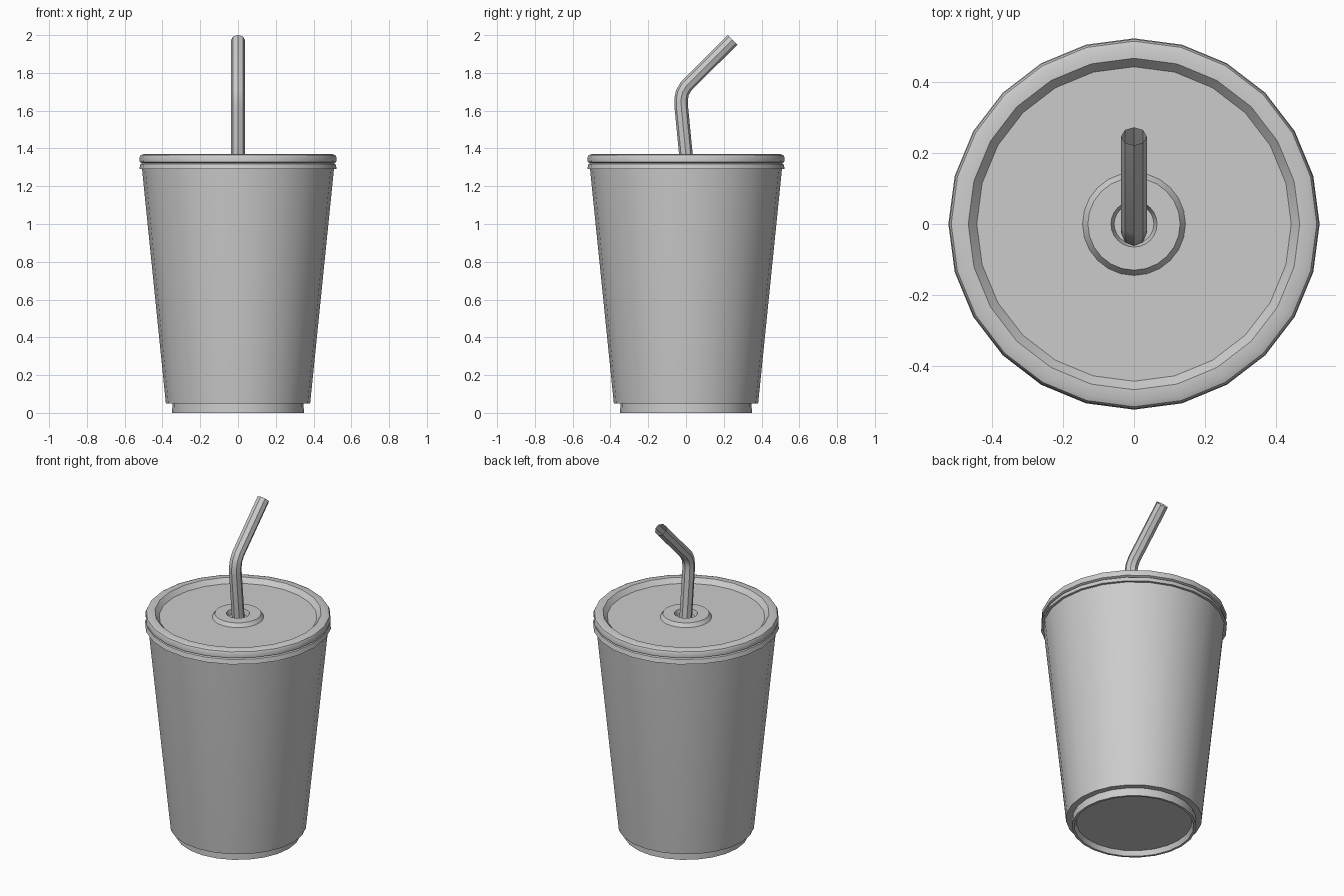
import bpy, bmesh, math
from mathutils import Vector

if "Cube" in bpy.data.objects:
    bpy.data.objects.remove(bpy.data.objects["Cube"])


def finish(name, bm):
    bmesh.ops.recalc_face_normals(bm, faces=bm.faces)
    mesh = bpy.data.meshes.new(name)
    bm.to_mesh(mesh)
    bm.free()
    ob = bpy.data.objects.new(name, mesh)
    bpy.context.collection.objects.link(ob)
    bpy.ops.object.select_all(action='DESELECT')
    ob.select_set(True)
    bpy.context.view_layer.objects.active = ob
    bpy.ops.object.shade_smooth_by_angle(angle=math.radians(30))
    return ob


def bridge(bm, a, b):
    n = len(a)
    for i in range(n):
        j = (i + 1) % n
        bm.faces.new((a[i], a[j], b[j], b[i]))


def lathe(name, profile, sides=24):
    """Revolve (radius, z) points about z and close both ends."""
    bm = bmesh.new()
    rings = []
    for r, z in profile:
        rings.append([bm.verts.new((r * math.cos(k * math.tau / sides),
                                    r * math.sin(k * math.tau / sides), z))
                      for k in range(sides)])
    for a, b in zip(rings, rings[1:]):
        bridge(bm, a, b)
    bm.faces.new(rings[0])
    bm.faces.new(rings[-1])
    return finish(name, bm)


def tube(name, path, radius, sides=8):
    """Open tube swept along (y, z) points in the x = 0 plane."""
    bm = bmesh.new()
    pts = [Vector((0, y, z)) for y, z in path]
    rings = []
    for i, p in enumerate(pts):
        before = (p - pts[i - 1]).normalized() if i else Vector()
        after = (pts[i + 1] - p).normalized() if i < len(pts) - 1 else Vector()
        side = Vector((1, 0, 0))
        up = (before + after).normalized().cross(side)
        rings.append([bm.verts.new(p + radius * (side * math.cos(k * math.tau / sides)
                                                 + up * math.sin(k * math.tau / sides)))
                      for k in range(sides)])
    for a, b in zip(rings, rings[1:]):
        bridge(bm, a, b)
    return finish(name, bm)


# Tapered cup with stepped foot and recessed base
lathe("cup", [(0.325, 0.03), (0.335, 0.0), (0.349, 0.0), (0.347, 0.05),
              (0.382, 0.05), (0.508, 1.29), (0.509, 1.31)])

# Snap-on lid: skirt, groove, bead, sunken top, raised straw collar
lathe("lid", [(0.500, 1.29), (0.523, 1.29), (0.516, 1.317), (0.507, 1.322),
              (0.520, 1.328), (0.521, 1.352), (0.515, 1.364), (0.500, 1.37),
              (0.467, 1.37), (0.443, 1.342), (0.145, 1.342), (0.130, 1.364),
              (0.065, 1.364), (0.056, 1.335)])

# Bent drinking straw
tube("straw", [(0.005, 1.31), (-0.025, 1.62), (-0.026, 1.66), (-0.019, 1.696),
               (0.001, 1.73), (0.247, 1.975)], 0.036)
